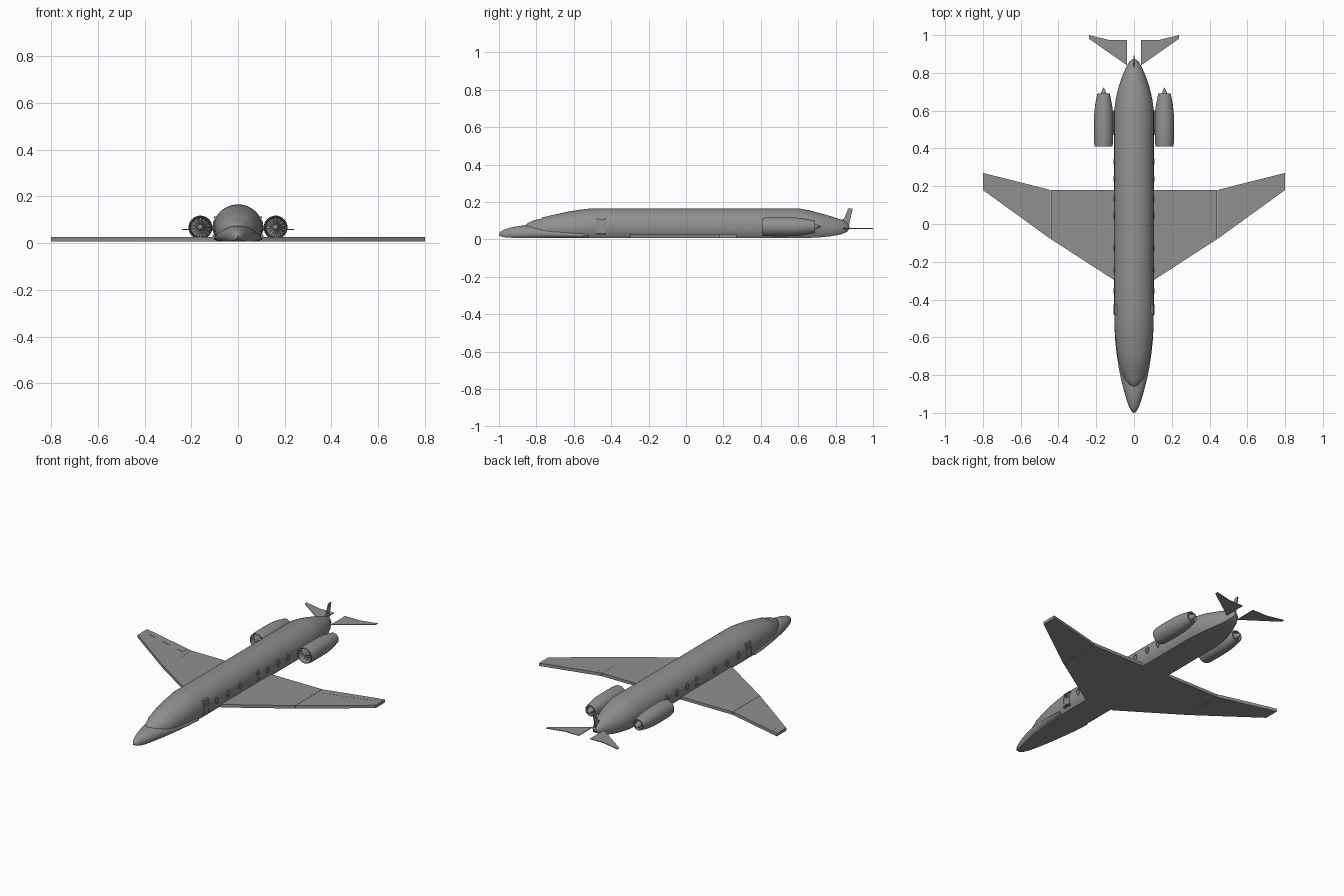
import bpy, bmesh, math
from mathutils import Matrix, Vector

cube = bpy.data.objects.get("Cube")
if cube:
    bpy.data.objects.remove(cube)

grey = bpy.data.materials.new("plain grey")
grey.use_nodes = True
COLOUR = (0.28, 0.28, 0.28, 1)
grey.diffuse_color = COLOUR
grey.node_tree.nodes["Principled BSDF"].inputs["Base Color"].default_value = COLOUR


def finish(name, bm, smooth=None):
    """Turn a bmesh into a grey object, smooth below the given angle."""
    bmesh.ops.remove_doubles(bm, verts=bm.verts, dist=1e-5)
    bmesh.ops.recalc_face_normals(bm, faces=bm.faces)
    mesh = bpy.data.meshes.new(name)
    bm.to_mesh(mesh)
    bm.free()
    mesh.materials.append(grey)
    ob = bpy.data.objects.new(name, mesh)
    bpy.context.collection.objects.link(ob)
    if smooth:
        bpy.ops.object.select_all(action='DESELECT')
        ob.select_set(True)
        bpy.context.view_layer.objects.active = ob
        bpy.ops.object.shade_smooth_by_angle(angle=math.radians(smooth))
    return ob


def bridge(bm, loops, closed=True):
    for a, b in zip(loops, loops[1:]):
        n = len(a)
        for i in range(n if closed else n - 1):
            j = (i + 1) % n
            bm.faces.new((a[i], a[j], b[j], b[i]))


def prism(name, points, depth, axis='z'):
    """Solid from an outline; points are 3D, depth runs along the axis."""
    bm = bmesh.new()
    step = Vector((0, 0, depth)) if axis == 'z' else Vector((depth, 0, 0))
    low = [bm.verts.new(p) for p in points]
    high = [bm.verts.new(Vector(p) + step) for p in points]
    bridge(bm, [low, high])
    bm.faces.new(low)
    bm.faces.new(high)
    return finish(name, bm)


# Cross-section: a circle cut off flat at the bottom
CUT = 0.57
FLOOR = 0.008


def loft(name, stations, sides=36):
    bm = bmesh.new()
    start = -math.asin(CUT)
    sweep = math.pi - 2 * start
    loops = []
    for y, w, top, low in stations:
        ring = []
        for i in range(sides + 1):
            a = start + sweep * i / sides
            z = low + (top - low) * (math.sin(a) + CUT) / (1 + CUT)
            ring.append(bm.verts.new((w * math.cos(a), y, z)))
        loops.append(ring)
    bridge(bm, loops)
    bm.faces.new(loops[0])
    bm.faces.new(loops[-1])
    return finish(name, bm, 28)


WIDE, TOP = 0.105, 0.166

# Cabin with the stepped windscreen and tapering tail
loft("fuselage", [
    (-0.86, 0.015, 0.075, FLOOR), (-0.85, 0.036, 0.084, FLOOR),
    (-0.82, 0.054, 0.1, FLOOR), (-0.775, 0.07, 0.111, FLOOR),
    (-0.765, 0.074, 0.118, FLOOR), (-0.7, 0.087, 0.133, FLOOR),
    (-0.63, 0.096, 0.148, FLOOR), (-0.57, 0.101, 0.158, FLOOR),
    (-0.52, 0.104, 0.164, FLOOR), (-0.45, WIDE, TOP, FLOOR),
    (0.6, WIDE, TOP, FLOOR), (0.66, 0.097, 0.155, FLOOR),
    (0.72, 0.083, 0.139, 0.011), (0.78, 0.063, 0.122, 0.017),
    (0.83, 0.042, 0.105, 0.027), (0.86, 0.025, 0.09, 0.04),
    (0.873, 0.008, 0.07, 0.055)])

# Nose cone, blending back beneath the windscreen
loft("nose", [
    (-1.0, 0.003, 0.03, 0.022), (-0.99, 0.014, 0.042, 0.015),
    (-0.97, 0.025, 0.053, 0.011), (-0.93, 0.04, 0.065, FLOOR),
    (-0.88, 0.054, 0.073, FLOOR), (-0.82, 0.069, 0.077, FLOOR),
    (-0.76, 0.081, 0.073, FLOOR), (-0.68, 0.093, 0.062, FLOOR),
    (-0.6, 0.101, 0.048, FLOOR), (-0.52, 0.104, 0.04, FLOOR)])


def skin(z):
    """Half width of the cabin side at a height."""
    s = (z - FLOOR) / (TOP - FLOOR) * (1 + CUT) - CUT
    return WIDE * math.sqrt(max(0, 1 - s * s))


def framed_pane(name, outline, side, y, z, rim=0.72, out=0.004):
    """Raised frame with a recessed pane, following the cabin side."""
    bm = bmesh.new()
    loops = []
    for scale, off in ((1, -0.004), (1, out), (rim, out), (rim, 0.001)):
        loops.append([bm.verts.new((side * (skin(z + v * scale) + off),
                                    y + u * scale, z + v * scale))
                      for u, v in outline])
    bridge(bm, loops)
    bm.faces.new(loops[-1])
    finish(name, bm)


def teardrop(width, height, n=16):
    pts = []
    for i in range(n):
        a = 2 * math.pi * i / n
        taper = 1 if math.sin(a) > 0 else math.cos(a) ** 2 * 0.25 + 0.75
        pts.append((width * math.cos(a) * taper, height * math.sin(a)))
    return pts


def rectangle(w, h, n=8):
    edge = [(w, -h + 2 * h * i / n) for i in range(n + 1)]
    return edge + [(-u, -v) for u, v in edge]


# Intake, nacelle and exhaust outline as (radius, y)
NACELLE = [(0, 0.424), (0.008, 0.432), (0.014, 0.45), (0.04, 0.45),
           (0.042, 0.42), (0.044, 0.41), (0.047, 0.41), (0.05, 0.43),
           (0.051, 0.5), (0.05, 0.58), (0.045, 0.63), (0.033, 0.69),
           (0.028, 0.69), (0.026, 0.675), (0.017, 0.675), (0.016, 0.69),
           (0, 0.725)]


def engine(name, x, z, sides=32):
    bm = bmesh.new()
    loops = []
    for r, y in NACELLE:
        loops.append([bm.verts.new((x + r * math.cos(2 * math.pi * i / sides), y,
                                    z + r * math.sin(2 * math.pi * i / sides)))
                      for i in range(sides)])
    bmesh.ops.remove_doubles(bm, verts=loops[0] + loops[-1], dist=1e-6)
    bm.verts.ensure_lookup_table()
    loops[0] = [v for v in bm.verts if abs(v.co.y - NACELLE[0][1]) < 1e-6] * sides
    loops[-1] = [v for v in bm.verts if abs(v.co.y - NACELLE[-1][1]) < 1e-6] * sides
    bridge(bm, loops[1:-1])
    for tip, ring in ((loops[0], loops[1]), (loops[-1], loops[-2])):
        for i in range(sides):
            bm.faces.new((tip[0], ring[i], ring[(i + 1) % sides]))
    finish(name, bm, 32)
    # Twisted fan blades inside the intake
    bm = bmesh.new()
    for k in range(14):
        turn = Matrix.Rotation(2 * math.pi * k / 14, 4, 'Y')
        blade = [(0.012, 0.446, -0.002), (0.04, 0.448, -0.005),
                 (0.04, 0.436, 0.005), (0.012, 0.438, 0.002)]
        bm.faces.new([bm.verts.new(turn @ Vector(p) + Vector((x, 0, z))) for p in blade])
    finish(name + "_fan", bm)


def plan(side, pts, z):
    return [(side * x, y, z) for x, y in pts]


for side, label in ((1, "left"), (-1, "right")):
    # Wing panels, flush with the flat belly
    prism(label + "_inner_wing",
          plan(side, [(0, -0.3), (0.1, -0.3), (0.44, -0.08), (0.44, 0.18), (0, 0.18)], FLOOR), 0.018)
    prism(label + "_outer_wing",
          plan(side, [(0.441, -0.08), (0.8, 0.18), (0.8, 0.27), (0.441, 0.18)], FLOOR), 0.0175)
    prism(label + "_aileron",
          plan(side, [(0.47, 0.14), (0.76, 0.222), (0.76, 0.26), (0.47, 0.187)], 0.02), 0.0062)

    # Slim tailplane
    prism(label + "_tailplane",
          plan(side, [(0.037, 0.84), (0.237, 0.98), (0.24, 1.0), (0.135, 0.975), (0.037, 0.975)],
               0.056), 0.004)

    # Engine pod and its short pylon
    engine(label + "_engine", side * 0.161, 0.067)
    prism(label + "_pylon",
          plan(side, [(0.09, 0.47), (0.115, 0.47), (0.115, 0.6), (0.09, 0.6)], 0.062), 0.01)

    # Cabin windows, with a smaller one over the wing
    for n, y in enumerate((-0.355, -0.243, -0.125, 0.136, 0.238, 0.329)):
        framed_pane(f"{label}_window_{n + 1}", teardrop(0.014, 0.022), side, y, 0.074)
    framed_pane(label + "_exit_window", teardrop(0.012, 0.013), side, 0.045, 0.086)
    framed_pane(label + "_exit_sill", rectangle(0.018, 0.003), side, 0.045, 0.05)

    # Entry door with round window and top and bottom rails
    framed_pane(label + "_door", rectangle(0.024, 0.042), side, -0.453, 0.067, 0.92, 0.003)
    framed_pane(label + "_door_window", teardrop(0.011, 0.011), side, -0.453, 0.086)
    for part, z in (("top", 0.111), ("bottom", 0.03)):
        framed_pane(f"{label}_door_{part}_rail", rectangle(0.026, 0.004), side,
                    -0.453, z, 0.6, 0.01)

# Upright fin on the tail tip
prism("tail_fin", [(-0.003, y, z) for y, z in
                   ((0.82, 0.1), (0.845, 0.11), (0.868, 0.166), (0.892, 0.166),
                    (0.87, 0.07), (0.84, 0.07))], 0.006, 'x')
